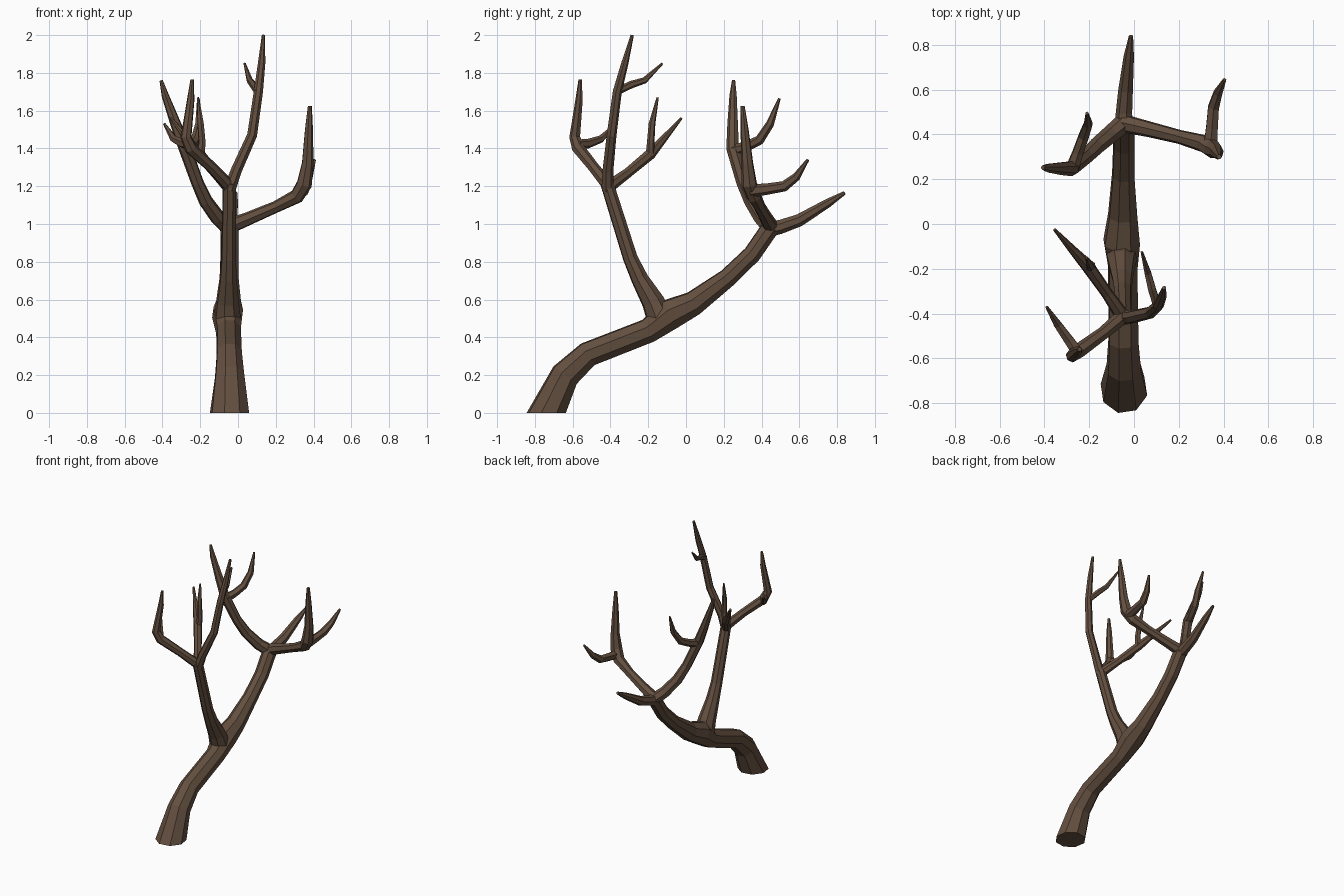
import bpy, bmesh, math
from mathutils import Vector

bark = bpy.data.materials.new("bark")
bark.diffuse_color = (0.125, 0.078, 0.05, 1)


def limb(name, pts, sides=7, level_base=False):
    """Tapered faceted tube; each point is (x, y, z, radius)."""
    P = [Vector(p[:3]) for p in pts]
    n = len(P)
    bm = bmesh.new()
    rings = []
    u = Vector((1, 0.15, 0))
    for i in range(n):
        a = (P[i] - P[i - 1]).normalized() if i else (P[1] - P[0]).normalized()
        b = (P[i + 1] - P[i]).normalized() if i < n - 1 else a
        t = (a + b).normalized()
        if level_base and i == 0:
            t = Vector((0, 0, 1))
        if i == 0 and abs(t.dot(u.normalized())) > 0.8:
            u = Vector((0, 1, 0.1))
        u = (u - t * u.dot(t)).normalized()      # carry the frame along
        v = t.cross(u)
        ring = []
        for k in range(sides):
            w = 2 * math.pi * (k + 0.5) / sides
            ring.append(bm.verts.new(P[i] + pts[i][3] * (u * math.cos(w) + v * math.sin(w))))
        rings.append(ring)
    for r, s in zip(rings, rings[1:]):
        for k in range(sides):
            j = (k + 1) % sides
            bm.faces.new((r[k], r[j], s[j], s[k]))
    bm.faces.new(rings[0][::-1])
    bm.faces.new(rings[-1])
    bmesh.ops.recalc_face_normals(bm, faces=bm.faces)
    me = bpy.data.meshes.new(name)
    bm.to_mesh(me)
    bm.free()
    me.materials.append(bark)
    ob = bpy.data.objects.new(name, me)
    bpy.context.collection.objects.link(ob)
    return ob


# leaning trunk that runs on into the back limb
limb("trunk", [(-.045, -.74, 0, .107), (-.045, -.64, .2, .08), (-.047, -.52, .31, .07),
               (-.05, -.2, .435, .068), (-.055, -.08, .525, .085), (-.05, .04, .58, .068),
               (-.048, .22, .715, .052), (-.045, .35, .84, .05), (-.045, .45, .985, .05)],
     8, True)

# front limb and its three branches
limb("front_limb", [(-.055, -.13, .48, .075), (-.055, -.175, .59, .062), (-.052, -.245, .71, .047),
                    (-.05, -.295, .82, .04), (-.045, -.42, 1.22, .036)], 8)
limb("front_tall_branch", [(-.045, -.415, 1.18, .033), (-.01, -.415, 1.28, .03),
                           (.075, -.395, 1.47, .027), (.108, -.365, 1.7, .025),
                           (.125, -.325, 1.85, .02), (.135, -.285, 2.0, .009)])
limb("front_tall_twig", [(.105, -.37, 1.70, .02), (.08, -.29, 1.738, .02),
                         (.062, -.22, 1.76, .017), (.035, -.125, 1.85, .006)], 6)
limb("front_left_branch", [(-.045, -.41, 1.2, .034), (-.14, -.49, 1.3, .03), (-.25, -.57, 1.4, .034),
                           (-.275, -.588, 1.46, .03), (-.25, -.565, 1.66, .02),
                           (-.243, -.56, 1.765, .009)])
limb("front_left_twig", [(-.255, -.57, 1.42, .028), (-.29, -.52, 1.425, .025),
                         (-.34, -.45, 1.45, .02), (-.39, -.37, 1.53, .007)], 6)
limb("front_inner_branch", [(-.045, -.42, 1.19, .034), (-.12, -.31, 1.27, .027),
                            (-.205, -.19, 1.37, .03), (-.27, -.12, 1.45, .02),
                            (-.355, -.025, 1.56, .007)])
limb("front_inner_twig", [(-.2, -.19, 1.36, .024), (-.19, -.187, 1.43, .02),
                          (-.198, -.18, 1.53, .018), (-.212, -.15, 1.67, .006)], 6)

# three branches at the end of the back limb
limb("back_end_branch", [(-.045, .42, .97, .045), (-.043, .5, .985, .038), (-.036, .6, 1.02, .034),
                         (-.022, .75, 1.11, .024), (-.013, .84, 1.165, .01)])
limb("back_right_branch", [(-.05, .45, .985, .042), (.06, .425, 1.03, .036), (.2, .39, 1.09, .032),
                           (.31, .36, 1.145, .04), (.35, .335, 1.21, .042), (.368, .325, 1.32, .032),
                           (.375, .31, 1.5, .022), (.38, .3, 1.625, .011)])
limb("back_right_twig", [(.34, .34, 1.175, .035), (.348, .43, 1.185, .03), (.355, .52, 1.2, .028),
                         (.375, .585, 1.25, .022), (.405, .645, 1.34, .008)], 6)
limb("back_left_branch", [(-.04, .455, .97, .045), (-.105, .4, 1.03, .041), (-.17, .345, 1.12, .038),
                          (-.215, .3, 1.22, .034), (-.28, .248, 1.4, .035), (-.33, .248, 1.53, .029),
                          (-.385, .25, 1.68, .02), (-.407, .252, 1.76, .009)])
limb("back_left_twig", [(-.275, .25, 1.39, .032), (-.25, .32, 1.41, .027), (-.225, .39, 1.445, .026),
                        (-.205, .445, 1.53, .022), (-.21, .495, 1.665, .007)], 6)
